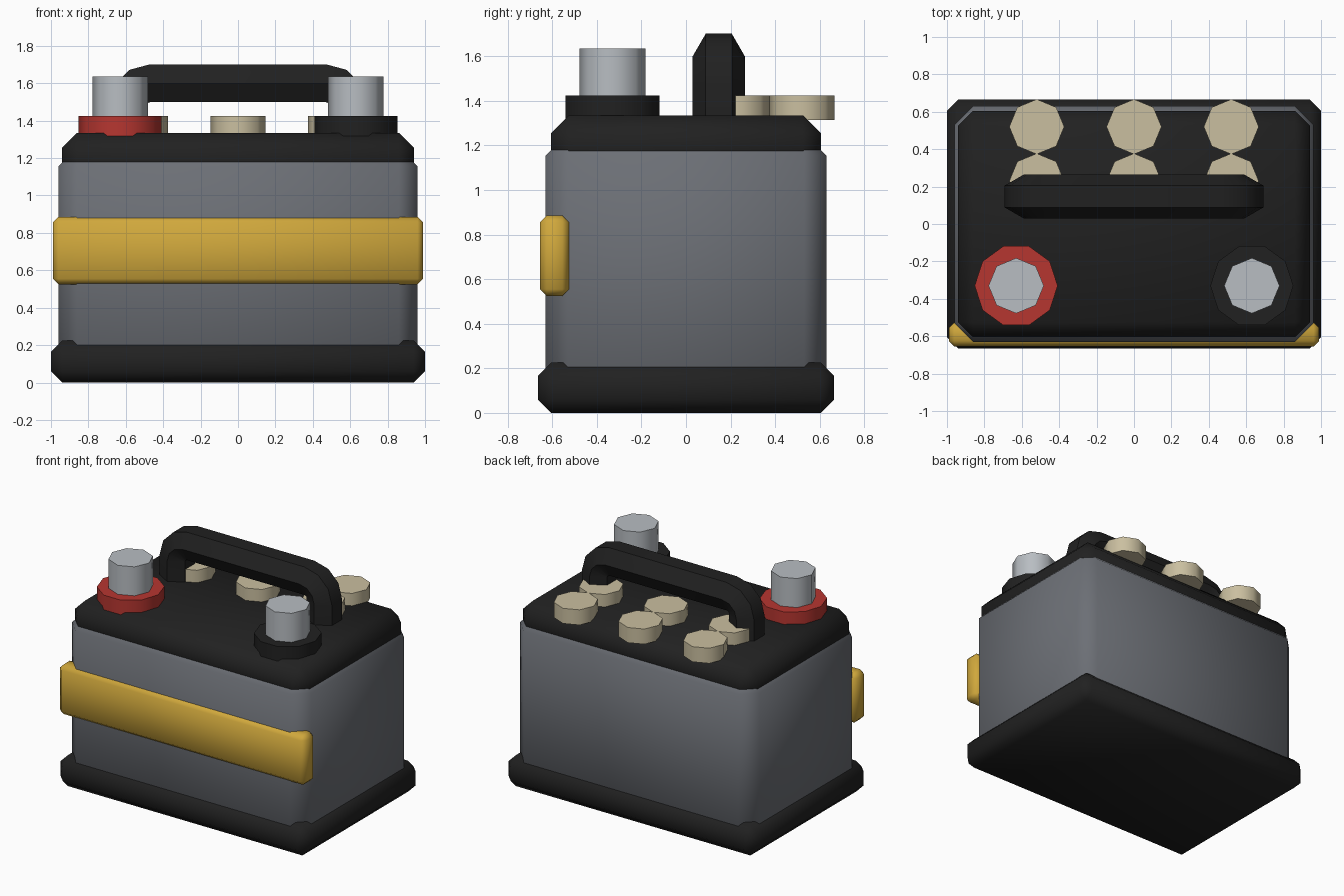
import bpy, bmesh, math

cube = bpy.data.objects.get("Cube")
if cube:
    bpy.data.objects.remove(cube, do_unlink=True)


def material(name, rgb):
    mat = bpy.data.materials.new(name)
    mat.use_nodes = True
    mat.diffuse_color = (*rgb, 1)
    mat.node_tree.nodes["Principled BSDF"].inputs["Base Color"].default_value = (*rgb, 1)
    return mat


BLACK = material("black plastic", (0.015, 0.015, 0.015))
GREY = material("grey casing", (0.15, 0.16, 0.18))
YELLOW = material("yellow strap", (0.63, 0.39, 0.045))
RED = material("red collar", (0.47, 0.037, 0.03))
CREAM = material("cream caps", (0.59, 0.52, 0.35))
METAL = material("light metal", (0.48, 0.51, 0.54))


def finish(bm, name, mat, angle=180):
    """Turn a bmesh into a shaded, coloured object."""
    bmesh.ops.recalc_face_normals(bm, faces=bm.faces)
    mesh = bpy.data.meshes.new(name)
    bm.to_mesh(mesh)
    bm.free()
    mesh.materials.append(mat)
    obj = bpy.data.objects.new(name, mesh)
    bpy.context.collection.objects.link(obj)
    bpy.ops.object.select_all(action="DESELECT")
    obj.select_set(True)
    bpy.context.view_layer.objects.active = obj
    if angle < 180:
        bpy.ops.object.shade_smooth_by_angle(angle=math.radians(angle))
    else:
        bpy.ops.object.shade_smooth()
    return obj


def chamfered_box(name, mat, xs, ys, zs, chamfer):
    bm = bmesh.new()
    bmesh.ops.create_cube(bm, size=1)
    for v in bm.verts:
        v.co = [r[0] + (c + 0.5) * (r[1] - r[0]) for c, r in zip(v.co, (xs, ys, zs))]
    bmesh.ops.bevel(bm, geom=bm.edges[:], offset=chamfer, segments=1,
                    affect="EDGES", profile=0.5)
    return finish(bm, name, mat)


def prism(name, mat, sides, radius, x, y, z0, z1):
    bm = bmesh.new()
    ring = [bm.verts.new((x + radius * math.cos(math.tau * i / sides),
                          y + radius * math.sin(math.tau * i / sides), z0))
            for i in range(sides)]
    base = bm.faces.new(ring)
    top = bmesh.ops.extrude_face_region(bm, geom=[base])["geom"]
    for v in top:
        if isinstance(v, bmesh.types.BMVert):
            v.co.z = z1
    if base.is_valid is False or len(bm.faces) < sides + 2:
        bm.faces.new(ring)
    return finish(bm, name, mat, 50)


# Casing, base tray, lid and front strap
chamfered_box("casing", GREY, (-0.96, 0.96), (-0.63, 0.63), (0.02, 1.255), 0.1)
chamfered_box("base_tray", BLACK, (-1, 1), (-0.665, 0.665), (0, 0.225), 0.06)
chamfered_box("lid", BLACK, (-0.94, 0.94), (-0.605, 0.605), (1.06, 1.335), 0.08)
chamfered_box("front_strap", YELLOW, (-0.99, 0.99), (-0.655, -0.525), (0.525, 0.885), 0.03)

# Terminals with collars
LID_TOP = 1.335
for side, sign, colour in (("right", -1, RED), ("left", 1, BLACK)):
    prism(side + "_collar", colour, 10, 0.222, sign * 0.63, -0.33, LID_TOP - 0.02, 1.425)
    prism(side + "_terminal", METAL, 8, 0.148, sign * 0.63, -0.33, 1.38, 1.635)

# Two rows of filler caps
for row, y in (("front", 0.23), ("back", 0.52)):
    for place, x in (("right", -0.52), ("middle", 0), ("left", 0.52)):
        prism(f"{row}_{place}_cap", CREAM, 8, 0.147, x, y, LID_TOP - 0.02, 1.425)

# Carry handle: six-sided section swept over an arch with rounded corners
half = [(0.59, LID_TOP - 0.03, 0)]
for deg in (0, 30, 60, 90):
    a = math.radians(deg)
    half.append((0.47 + 0.12 * math.cos(a), 1.48 + 0.12 * math.sin(a), a))
path = half + [(-x, z, math.pi - a) for x, z, a in reversed(half)]
bm = bmesh.new()
rings = []
for x, z, a in path:
    ring = []
    for k in range(6):
        t = math.tau * k / 6
        out, across = 0.117 * math.sin(t), 0.117 * math.cos(t)
        ring.append(bm.verts.new((x + out * math.cos(a), 0.147 + across, z + out * math.sin(a))))
    rings.append(ring)
for r0, r1 in zip(rings, rings[1:]):
    for k in range(6):
        n = (k + 1) % 6
        bm.faces.new((r0[k], r0[n], r1[n], r1[k]))
bm.faces.new(rings[0])
bm.faces.new(rings[-1])
finish(bm, "carry_handle", BLACK, 40)
